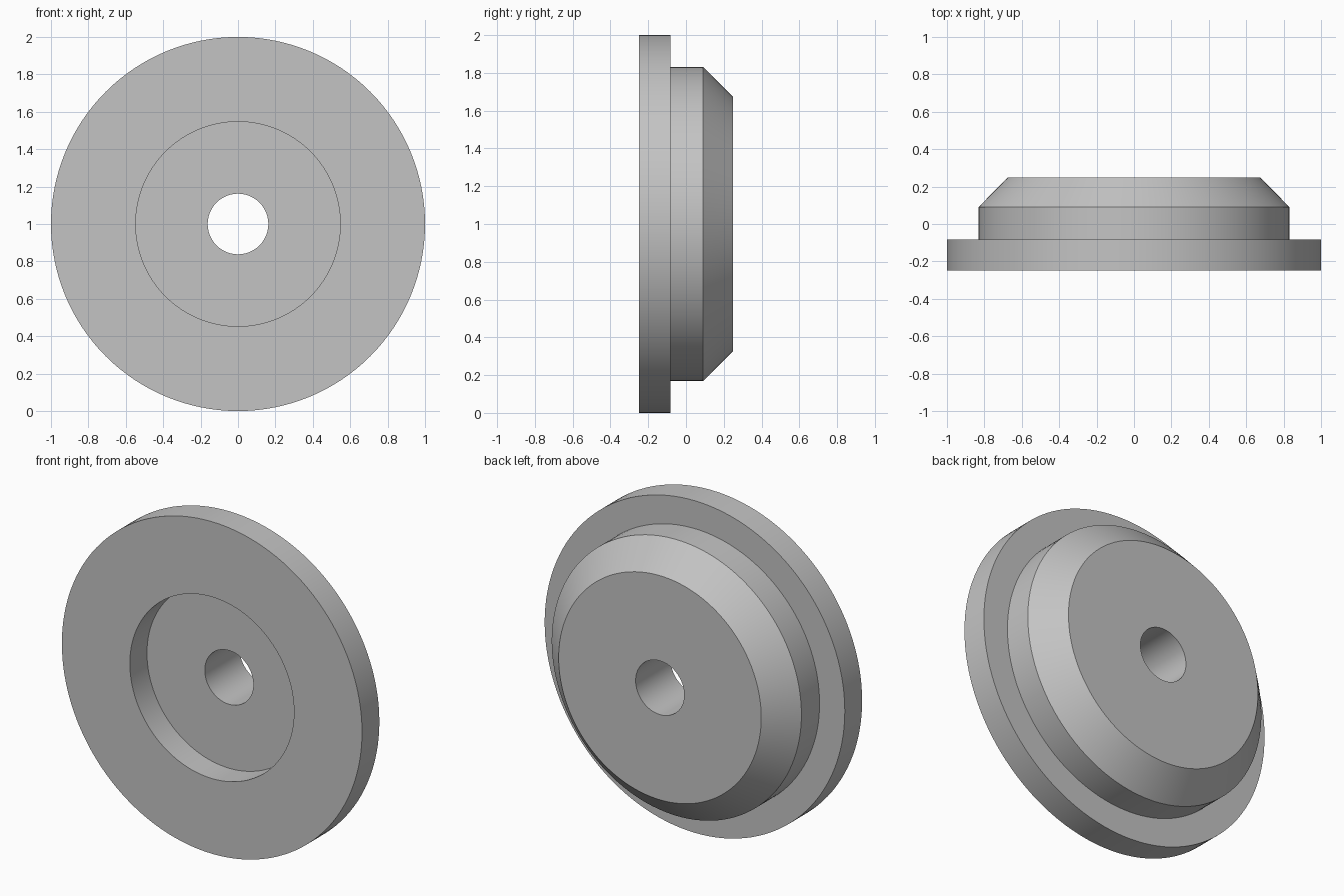
import bpy
import bmesh
import math
from mathutils import Vector

cube = bpy.data.objects.get("Cube")
if cube:
    bpy.data.objects.remove(cube, do_unlink=True)

SEGMENTS = 128
AXIS_HEIGHT = 1.0

# Plain grey material
grey = bpy.data.materials.new("plain_grey")
grey.use_nodes = True
colour = (0.55, 0.55, 0.55, 1)
grey.diffuse_color = colour
grey.node_tree.nodes["Principled BSDF"].inputs["Base Color"].default_value = colour

# Closed cross-section as (radius, y): bore, back face, bevel, hub, flange, recess
profile = [
    (0.162, 0.248),
    (0.675, 0.248),
    (0.832, 0.09),
    (0.832, -0.083),
    (1.0, -0.083),
    (1.0, -0.248),
    (0.547, -0.248),
    (0.547, -0.085),
    (0.162, -0.085),
]

# Revolve the section around the y axis
bm = bmesh.new()
verts = [bm.verts.new((r, y, AXIS_HEIGHT)) for r, y in profile]
edges = [bm.edges.new((v, verts[(i + 1) % len(verts)])) for i, v in enumerate(verts)]
bmesh.ops.spin(bm, geom=verts + edges, cent=Vector((0, 0, AXIS_HEIGHT)),
               axis=Vector((0, 1, 0)), angle=math.tau, steps=SEGMENTS)
bmesh.ops.remove_doubles(bm, verts=bm.verts, dist=0.0001)
bmesh.ops.recalc_face_normals(bm, faces=bm.faces)

mesh = bpy.data.meshes.new("flanged_disc")
bm.to_mesh(mesh)
bm.free()
mesh.materials.append(grey)

disc = bpy.data.objects.new("flanged_disc", mesh)
bpy.context.collection.objects.link(disc)

# Smooth round walls with crisp rims
bpy.ops.object.select_all(action="DESELECT")
disc.select_set(True)
bpy.context.view_layer.objects.active = disc
bpy.ops.object.shade_smooth_by_angle(angle=math.radians(30))
